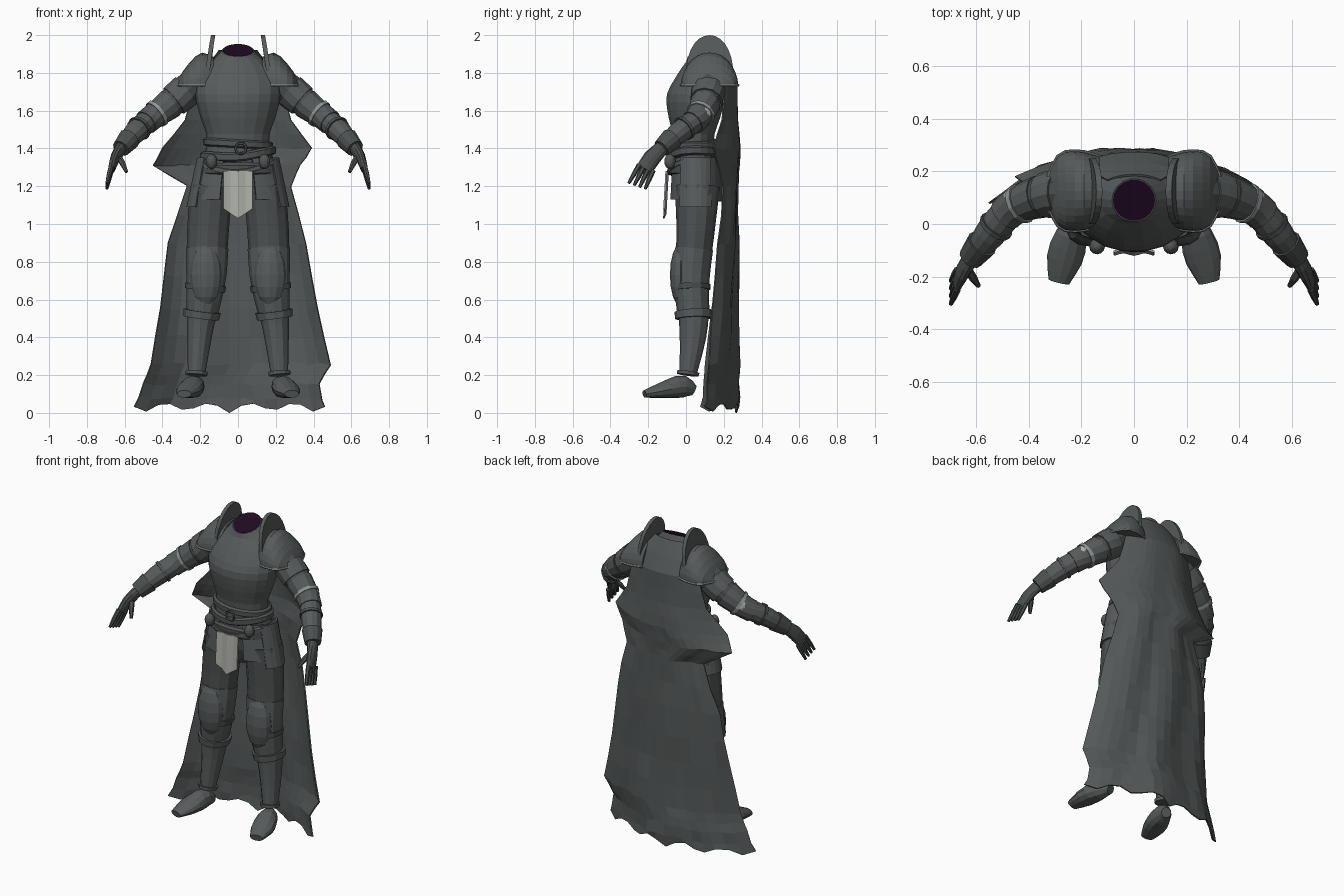
import bpy, bmesh, math, random
from math import sin, cos, pi, radians
from mathutils import Vector

random.seed(4)
if "Cube" in bpy.data.objects:
    bpy.data.objects.remove(bpy.data.objects["Cube"])

ALONG_X, ALONG_Y, ALONG_Z = Vector.Fill(3), Vector.Fill(3), Vector.Fill(3)
ALONG_X.x = ALONG_Y.y = ALONG_Z.z = 1


def material(name, red, green, blue):
    mat = bpy.data.materials.new(name)
    mat.use_nodes = True
    mat.diffuse_color = (red, green, blue, 1)
    shader = mat.node_tree.nodes["Principled BSDF"]
    shader.inputs["Base Color"].default_value = mat.diffuse_color
    return mat


def grey(name, value):
    return material(name, value * .9, value, value)


steel = grey("steel grey", .105)
mail = grey("dark mail", .08)
cape_cloth = grey("cape grey", .1)
leather = grey("belt grey", .09)
trim = grey("trim grey", .3)
pale_cloth = material("pale cloth", .42, .43, .39)
neck_void = material("neck purple", .014, .003, .016)


def along(keys, t):
    """Point at t (from 0 to 1) on a smooth curve through evenly spaced keys."""
    last = len(keys) - 1
    i = min(int(t * last), last - 1)
    f = t * last - i
    a, b, c, d = (Vector(keys[max(0, min(j, last))]) for j in range(i - 1, i + 3))
    return b + (c - a + (a * 2 - b * 5 + c * 4 - d + ((b - c) * 3 + d - a) * f) * f) * (f / 2)


def stretch(keys, start, end, count):
    return [along(keys, start + (end - start) * i / (count - 1)) for i in range(count)]


def circle(count):
    return [2 * pi * i / count for i in range(count)]


def skin(name, rings, mat, closed=False, sheet=0):
    """Join rows of points; a sheet has open rows and a thickness."""
    bm = bmesh.new()
    rows = [[bm.verts.new(point) for point in ring] for ring in rings]
    size = len(rows[0])
    following = rows[1:] + (rows[:1] if closed else [])
    for low, high in zip(rows, following):
        for i in range(size - 1 if sheet else size):
            j = (i + 1) % size
            bm.faces.new((low[i], low[j], high[j], high[i]))
    if not closed and not sheet:
        bm.faces.new(rows[0])
        bm.faces.new(rows[-1])
    bmesh.ops.recalc_face_normals(bm, faces=bm.faces[:])
    mesh = bpy.data.meshes.new(name)
    bm.to_mesh(mesh)
    bm.free()
    mesh.materials.append(mat)
    part = bpy.data.objects.new(name, mesh)
    bpy.context.collection.objects.link(part)
    if sheet:
        solid = part.modifiers.new("thickness", "SOLIDIFY")
        solid.thickness = sheet
        solid.offset = 0


def oval(y, z, width, depth, tilt=0):
    return [(width * cos(a), y + depth * sin(a), z + tilt * sin(a)) for a in circle(18)]


def limb(name, points, mat, side=1, count=12, hint=ALONG_Z, grow=0, floor=0):
    """Tube of ellipses across a path; a point holds x, y, z, width and maybe height."""
    centres = [Vector(point[:3]) for point in points]
    rings = []
    for i, point in enumerate(points):
        heading = centres[min(i + 1, len(points) - 1)] - centres[max(i - 1, 0)]
        across = heading.cross(hint).normalized()
        upward = across.cross(heading).normalized()
        width, height = point[3] + grow, point[-1] + grow
        ring = [centres[i] + across * width * cos(a) + upward * height * sin(a) for a in circle(count)]
        rings.append([(side * p.x, p.y, max(p.z, floor)) for p in ring])
    skin(name, rings, mat)


def belt(name, z, width, depth, height, mat, lean=0, sag=0):
    """Flat strap round the waist, leaning sideways and sagging in front."""
    rings = []
    for a in circle(24):
        middle = z + lean * cos(a) - sag * max(0, -sin(a)) ** 3
        rings.append([((width + out) * cos(a), .045 + (depth + out) * sin(a), middle + height * up)
                      for out, up in ((0, -.5), (.015, -.3), (.015, .3), (0, .5))])
    skin(name, rings, mat, closed=True)


def blob(name, place, scale, mat):
    bpy.ops.mesh.primitive_uv_sphere_add(segments=12, ring_count=8, radius=1, location=place, scale=scale)
    bpy.context.object.name = name
    bpy.context.object.data.materials.append(mat)


# Torso keys: z, centre y, half width, half depth
torso = [(1.34, .04, .175, .11), (1.46, .04, .165, .11), (1.57, .045, .2, .14),
         (1.68, .055, .225, .16), (1.78, .085, .21, .14), (1.86, .1, .14, .1)]
rings = [oval(y, z, width, depth) for z, y, width, depth in stretch(torso, 0, 1, 14)]
rings.append(oval(.09, 1.918, .084, .082, .032))
skin("breastplate", rings, steel)
skin("neck_opening", [oval(.09, z, .08, .078, .032) for z in (1.91, 1.921)], neck_void)
hips = [(1.07, .08, .07), (1.2, .21, .11), (1.4, .17, .1)]
skin("hips", [oval(.06, *ring) for ring in stretch(hips, 0, 1, 6)], mail)

# Belts and buckle
belt("waist_belt", 1.425, .17, .12, .045, leather, lean=-.01)
belt("sash_belt", 1.375, .185, .122, .05, leather, lean=.015, sag=.02)
belt("hip_belt", 1.325, .2, .13, .035, steel, lean=.01, sag=.05)
belt("skirt_band", 1.29, .2, .125, .07, mail)
bpy.ops.mesh.primitive_torus_add(major_segments=14, minor_segments=6, major_radius=.028, minor_radius=.007,
                                 location=(.015, -.1, 1.4), rotation=(pi / 2, 0, 0))
bpy.context.object.name = "buckle"
bpy.context.object.data.materials.append(steel)

# Hanging front cloth with a pointed hem
columns = [i / 4 - 1 for i in range(9)]
rows = []
for drop in (0, .3, .6, .85, 1):
    hem = .05 * (1 - abs(Vector((drop, 0)).x)) if drop < 1 else 0
    rows.append([(.077 * u, -.1 - .012 * drop - .005 * cos(6 * u),
                  1.28 - drop * (.25 - .05 * abs(u))) for u in columns])
skin("front_cloth", rows, pale_cloth, sheet=.008)


def skirt_plate(name, side, start, end, low, grow):
    """Flaring plate over an arc of the hips, in degrees from the front."""
    rows = []
    for drop in (0, .5, 1):
        width, depth = .2 + grow + .055 * drop, .13 + grow + .012 * drop
        angles = [radians(start + (end - start) * i / 6) for i in range(7)]
        rows.append([(side * width * sin(a), .055 - depth * cos(a), 1.35 + (low - 1.35) * drop) for a in angles])
    skin(name, rows, steel, sheet=.012)


# Leg keys from hip to ankle, spaced evenly in height: x, y, half width, half depth
leg_keys = [(.14, .06, .11, .12), (.16, .05, .11, .1), (.17, .03, .1, .09), (.2, .04, .07, .075), (.22, .01, .045, .045)]
leg = [(x, y, 1.2 - i / 4, width, depth) for i, (x, y, width, depth) in enumerate(leg_keys)]
leg_parts = [("thigh", 0, .4, 0, mail), ("knee_sleeve", .33, .68, .004, steel), ("greave", .66, 1, 0, steel),
             ("knee_strap", .66, .7, .018, steel), ("upper_strap", .52, .55, .012, mail),
             ("ankle_band", .97, 1, .012, steel)]
boot = [(.21, .04, .12, .03, .03), (.23, -.02, .14, .055, .06), (.26, -.12, .12, .07, .045), (.285, -.22, .1, .04, .02)]

# Arm keys from shoulder to wrist: x, y, z, radius
arm = [(.2, .12, 1.77, .085), (.33, .11, 1.66, .08), (.46, .06, 1.56, .062), (.54, -.03, 1.49, .06), (.62, -.13, 1.4, .04)]
arm_parts = [("upper_arm", 0, .5, 0, mail), ("arm_lame", .15, .27, .008, steel), ("upper_guard", .3, .44, .005, steel),
             ("elbow_rim", .42, .45, .012, trim), ("elbow", .44, .58, .006, steel), ("forearm", .55, 1, 0, steel),
             ("forearm_strap", .68, .71, .007, mail), ("cuff", .85, 1, .008, mail)]
palm = [(.62, -.13, 1.4, .038, .03), (.65, -.18, 1.35, .046, .026), (.67, -.22, 1.29, .044, .018)]
thumb = [(.635, -.165, 1.36, .016), (.61, -.205, 1.32, .016), (.59, -.235, 1.275, .009)]

# Shoulder keys stepping outward: x, half depth, rise
shoulder = [(.13, .13, .15), (.2, .15, .17), (.28, .14, .09), (.325, .06, .01)]
arch = [pi * i / 14 for i in range(15)]
shoulder_y, shoulder_z = .125, 1.735

for side, word in ((1, "left_"), (-1, "right_")):
    # Skirt plates and pouch
    skirt_plate(word + "front_skirt_plate", side, 22, 66, 1.13, 0)
    skirt_plate(word + "side_skirt_plate", side, 56, 120, 1.09, .012)
    skirt_plate(word + "back_skirt_plate", side, 112, 179, 1.12, 0)
    blob(word + "pouch", (side * .14, -.085, 1.33), (.03, .03, .04), leather)

    # Legs and boots
    for name, start, end, grow, mat in leg_parts:
        limb(word + name, stretch(leg, start, end, 6), mat, side, hint=ALONG_Y, grow=grow)
    blob(word + "knee_guard", (side * .17, -.03, .73), (.085, .055, .165), steel)
    limb(word + "boot", stretch(boot, 0, 1, 8), steel, side, floor=.08)

    # Arms
    for name, start, end, grow, mat in arm_parts:
        limb(word + name, stretch(arm, start, end, 5), mat, side, grow=grow)
    blob(word + "elbow_plate", (side * .47, .09, 1.585), (.03, .045, .04), pale_cloth)

    # Hands
    limb(word + "palm", stretch(palm, 0, 1, 5), mail, side, hint=ALONG_X)
    limb(word + "thumb", thumb, mail, side, count=6)
    for i, name in enumerate(("index", "middle", "ring", "little")):
        k = i - 1.5
        base = Vector((.67, -.21 + .024 * k, 1.3 - .01 * k))
        reach = Vector((.025, -.05 + .005 * k, -.1))
        joints = [(*(base + reach * f), radius) for f, radius in ((0, .014), (.5, .013), (1, .008))]
        limb(word + name + "_finger", joints, mail, side, count=6)

    # Domed shoulder plate with a trimmed hem
    steps = stretch(shoulder, 0, 1, 8)
    skin(word + "shoulder_plate", [[(side * x, shoulder_y - depth * cos(a), shoulder_z + rise * sin(a)) for a in arch]
                                   for x, depth, rise in steps], steel)
    front = [(x, shoulder_y - depth, shoulder_z, .007) for x, depth, rise in steps]
    back = [(x, shoulder_y + depth, shoulder_z, .007) for x, depth, rise in reversed(steps)]
    limb(word + "shoulder_trim", front + back, trim, side, count=6)

    # Upright neck guard, flaring outward at its foot
    skin(word + "neck_guard", [[(side * (x - .035 * sin(a)), shoulder_y - .128 * cos(a), 1.74 + .26 * sin(a) ** .75)
                                for a in arch] for x in (.155, .178)], steel)
    limb(word + "neck_guard_trim", [(.17 - .03 * sin(a), shoulder_y - .13 * cos(a), 1.74 + .12 * sin(a), .006)
                                    for a in arch], trim, side, count=6, hint=ALONG_X)

# Cape outline from collar to hem: z, reach to the right, reach to the left
outline = [(1.92, .1, .1), (1.74, .23, .23), (1.55, .28, .28), (1.4, .4, .39), (1.31, .45, .33), (1.2, .27, .28),
           (.9, .37, .36), (.55, .41, .42), (.26, .46, .49), (.15, .5, .43), (0, .55, .46)]
levels = [Vector(a).lerp(Vector(b), f) for a, b in zip(outline, outline[1:]) for f in (0, .5)] + [Vector(outline[-1])]
rows = []
for z, right, left in levels:
    wing = math.exp(-((z - 1.4) / .12) ** 2)
    middle = .27 + .015 * wing - .5 * max(0, z - 1.75)
    edge = min(.2 - .05 * wing - .1 * max(0, 1.1 - z), middle - .02)
    loose = min(1, max(0, 1.8 - z))
    row = []
    for i in range(17):
        u = i / 8 - 1
        x = (left - right) / 2 + u * (left + right) / 2
        fold = .011 * sin(8 * u + 3 * z) + random.uniform(-.006, .006)
        hem = .05 * abs(sin(7 * u)) if z < .01 else loose * random.uniform(-.01, .01)
        row.append((x, middle - (middle - edge) * abs(u) ** 2.2 + loose * fold, z + hem))
    rows.append(row)
skin("cape", rows, cape_cloth, sheet=.008)
